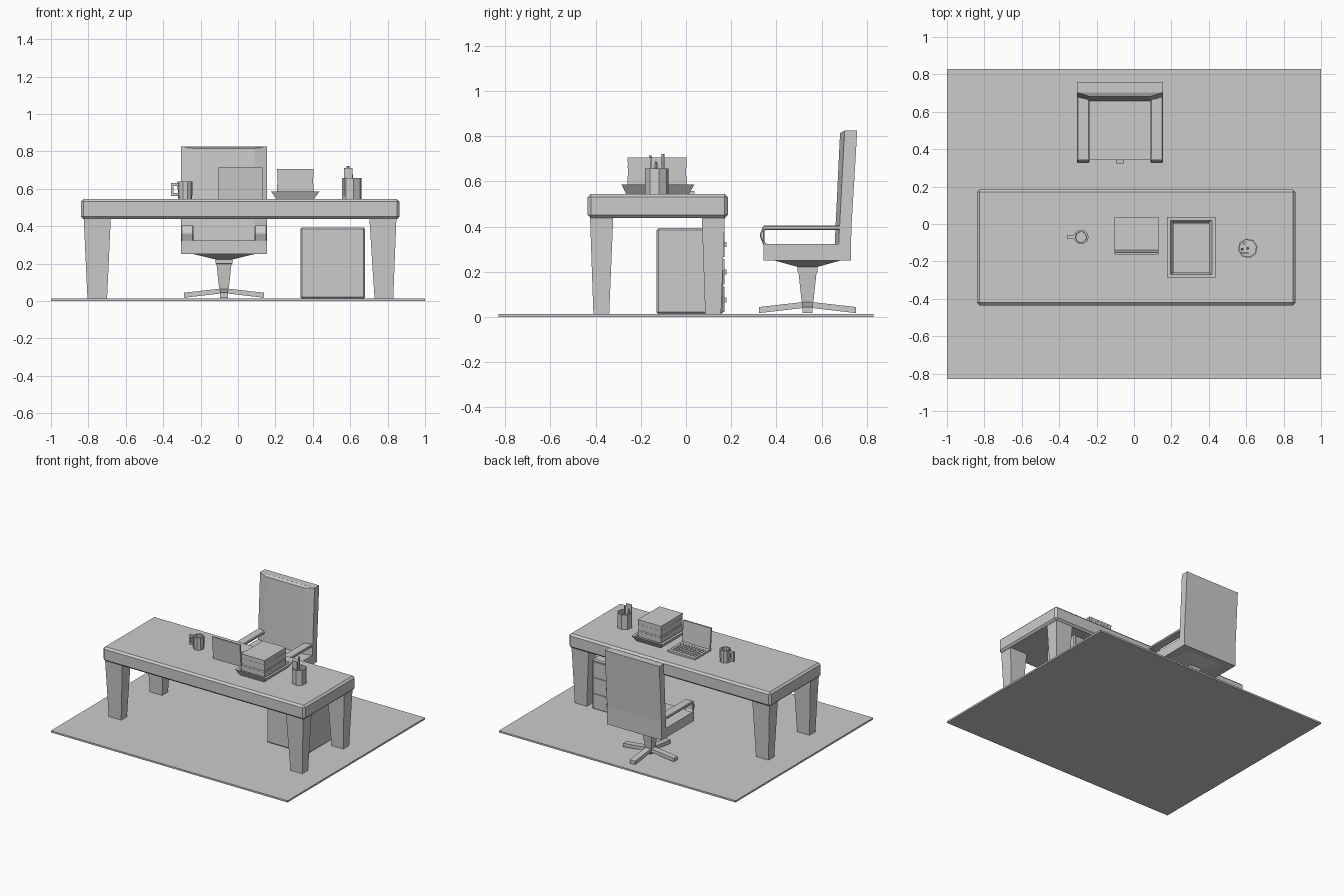
import bpy, bmesh, math, random
from mathutils import Matrix, Vector

if "Cube" in bpy.data.objects:
    bpy.data.objects.remove(bpy.data.objects["Cube"])

random.seed(4)


def finish(name, bm, bevel=0):
    bmesh.ops.recalc_face_normals(bm, faces=bm.faces)
    me = bpy.data.meshes.new(name)
    bm.to_mesh(me)
    bm.free()
    ob = bpy.data.objects.new(name, me)
    bpy.context.collection.objects.link(ob)
    if bevel:
        m = ob.modifiers.new("bevel", "BEVEL")
        m.width, m.segments = bevel, 1
    return ob


def loft(bm, loops):
    """Skin a list of equal-length point loops and cap both ends."""
    rings = [[bm.verts.new(p) for p in lp] for lp in loops]
    n = len(rings[0])
    for a, b in zip(rings, rings[1:]):
        for i in range(n):
            j = (i + 1) % n
            bm.faces.new((a[i], a[j], b[j], b[i]))
    bm.faces.new(rings[0][::-1])
    bm.faces.new(rings[-1])


def rect(x0, x1, y0, y1, z):
    return [(x0, y0, z), (x1, y0, z), (x1, y1, z), (x0, y1, z)]


def frustum(name, *levels, bevel=0):
    """Stack of rectangles (x0, x1, y0, y1, z)."""
    bm = bmesh.new()
    loft(bm, [rect(*lv) for lv in levels])
    return finish(name, bm, bevel)


def box(name, x0, x1, y0, y1, z0, z1, bevel=0):
    return frustum(name, (x0, x1, y0, y1, z0), (x0, x1, y0, y1, z1), bevel=bevel)


def side_profile(name, yz, x0, x1, bevel=0):
    bm = bmesh.new()
    loft(bm, [[(x, y, z) for y, z in yz] for x in (x0, x1)])
    return finish(name, bm, bevel)


def turned(name, cx, cy, rz, n, turn=0.0):
    """Lofted n-gon rings (radius, z)."""
    bm = bmesh.new()
    loft(bm, [[(cx + r * math.cos(turn + math.tau * i / n),
                cy + r * math.sin(turn + math.tau * i / n), z)
               for i in range(n)] for r, z in rz])
    return finish(name, bm)


# Floor
box("floor", -1, 1, -0.83, 0.83, 0, 0.013)

# Desk
box("desk_top", -0.84, 0.863, -0.435, 0.185, 0.437, 0.545, bevel=0.014)
for sx, xs in (("left", (-0.805, -0.70, -0.825, -0.68)), ("right", (0.73, 0.83, 0.702, 0.847))):
    for sy, ys in (("front", (-0.41, -0.34, -0.425, -0.322)), ("back", (0.085, 0.155, 0.07, 0.172))):
        frustum(f"desk_leg_{sy}_{sx}", (xs[0], xs[1], ys[0], ys[1], 0.013),
                (xs[2], xs[3], ys[2], ys[3], 0.445))

# Drawer cabinet, fronts facing the chair
box("cabinet", 0.333, 0.68, -0.13, 0.163, 0.013, 0.393, bevel=0.008)
for i in range(3):
    z = 0.022 + i * 0.122
    box(f"drawer_{i}", 0.345, 0.668, 0.15, 0.17, z, z + 0.112)
    box(f"drawer_handle_{i}", 0.46, 0.55, 0.168, 0.18, z + 0.043, z + 0.065)

# Chair: seat, backrest with raised cushion, arm loops
CX, CY = -0.075, 0.538
L, R = CX - 0.23, CX + 0.23
side_profile("seat", [(0.342, 0.25), (0.73, 0.25), (0.73, 0.322), (0.342, 0.322)], L, R)
side_profile("backrest", [(0.678, 0.25), (0.73, 0.25), (0.732, 0.39), (0.758, 0.825),
                          (0.702, 0.825), (0.676, 0.322)], L, R)
bm = bmesh.new()
loft(bm, [[(L, 0.675, 0.31), (R, 0.675, 0.31), (R, 0.703, 0.825), (L, 0.703, 0.825)],
          [(L + 0.066, 0.658, 0.315), (R - 0.066, 0.658, 0.315),
           (R - 0.066, 0.682, 0.815), (L + 0.066, 0.682, 0.815)]])
finish("back_cushion", bm)
arm = [(0.69, 0.405), (0.343, 0.405), (0.325, 0.362), (0.343, 0.317), (0.365, 0.317),
       (0.348, 0.33), (0.348, 0.384), (0.69, 0.384)]
side_profile("arm_left", arm, L, L + 0.066, bevel=0.005)
side_profile("arm_right", arm, R - 0.066, R, bevel=0.005)


def square(h, z, hy=None):
    hy = hy or h
    return (CX - h, CX + h, CY - hy, CY + hy, z)


# Chair stand
frustum("seat_support", square(0.045, 0.222), square(0.165, 0.251, 0.15))
frustum("chair_column", square(0.018, 0.02), square(0.026, 0.055), square(0.026, 0.066),
        square(0.04, 0.198), square(0.045, 0.2), square(0.045, 0.224))
for i in range(4):
    bm = bmesh.new()
    loft(bm, [[(x, -0.022, z0), (x, 0.022, z0), (x, 0.022, z1), (x, -0.022, z1)]
              for x, z0, z1 in ((0.0, 0.042, 0.068), (0.215, 0.017, 0.044))])
    bm.transform(Matrix.Translation((CX, CY, 0)) @ Matrix.Rotation(i * math.pi / 2, 4, "Z"))
    finish(f"chair_foot_{i}", bm)

# Mug with hooked handle
T = 0.544
turned("mug", -0.283, -0.07, [(0.038, T), (0.04, 0.638), (0.03, 0.638), (0.028, T + 0.012)], 10)
box("mug_handle_top", -0.358, -0.315, -0.08, -0.06, 0.616, 0.632)
box("mug_handle_grip", -0.358, -0.344, -0.08, -0.06, 0.562, 0.632)
box("mug_handle_bottom", -0.35, -0.315, -0.08, -0.06, 0.562, 0.576)

# Laptop, keyboard towards the chair
box("laptop_base", -0.105, 0.13, -0.15, 0.038, T, 0.558)
side_profile("laptop_screen", [(-0.15, 0.548), (-0.138, 0.548), (-0.152, 0.715), (-0.164, 0.715)],
             -0.105, 0.13)
for r in range(5):
    for c in range(9):
        x, y = -0.09 + c * 0.0235, -0.115 + r * 0.027
        box(f"key_{r}_{c}", x, x + 0.018, y, y + 0.021, 0.557, 0.562)

# Paper tray: sloped walls, hollow
frustum("paper_tray", (0.205, 0.405, -0.265, 0.012, T), (0.176, 0.436, -0.285, 0.037, 0.586),
        (0.196, 0.418, -0.27, 0.02, 0.586), (0.212, 0.398, -0.258, 0.008, T + 0.012))
# Stacked sheets
N = 13
for i in range(N):
    z, dz = 0.555 + i * 0.1505 / N, 0.1505 / N
    o = random.uniform(0, 0.004)
    box(f"paper_{i}", 0.208 + o, 0.405 - o, -0.26 + o, 0.004 - o, z, z + dz)

# Pen cup and contents
PX, PY = 0.608, -0.13
turned("pen_cup", PX, PY, [(0.053, T), (0.053, 0.657), (0.046, 0.657), (0.046, T + 0.015)], 8, 0.2)
box("ruler", 0.568, 0.612, PY - 0.03, PY - 0.022, 0.56, 0.712)
turned("pencil_tall", 0.588, PY + 0.028, [(0.008, 0.56), (0.008, 0.722)], 6)
for i, (dx, dy) in enumerate(((0.0, 0.0), (-0.03, -0.005))):
    turned(f"pencil_{i}", PX + dx, PY + dy, [(0.008, 0.56), (0.008, 0.668), (0.001, 0.688)], 6)
